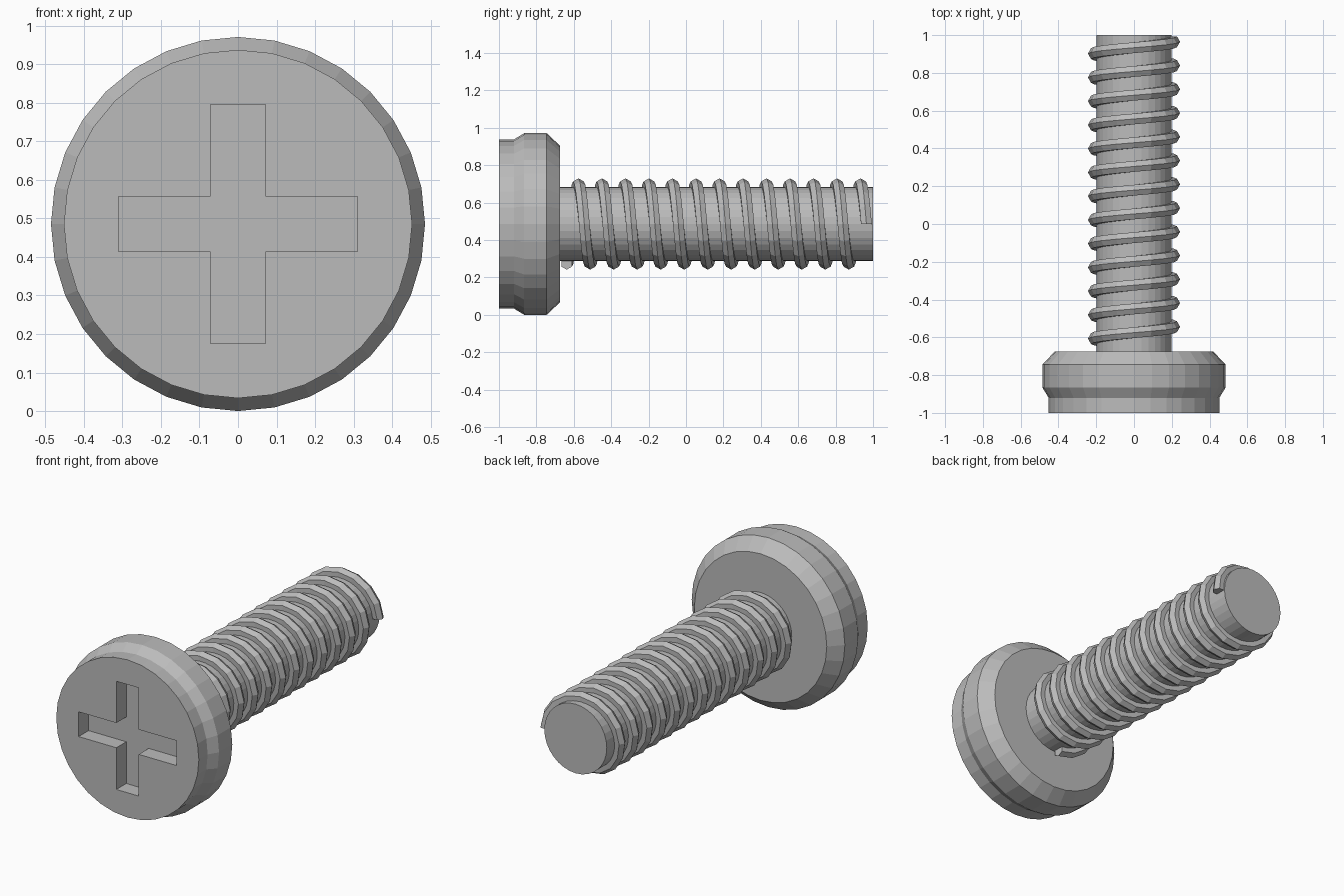
import bpy, bmesh
from math import sin, cos, tau
from mathutils import Vector

if "Cube" in bpy.data.objects:
    bpy.data.objects.remove(bpy.data.objects["Cube"])

AXIS_Z = 0.4855          # height of the screw axis, which runs along y
SIDES = 32

steel = bpy.data.materials.new("grey_steel")
steel.diffuse_color = (0.5, 0.5, 0.5, 1)
steel.use_nodes = True
steel.node_tree.nodes["Principled BSDF"].inputs["Base Color"].default_value = steel.diffuse_color


def point(r, a, y):
    """Point at radius r and clock angle a (0 = up, quarter turn = +x)."""
    return Vector((r * sin(a), y, AXIS_Z + r * cos(a)))


def skin(name, rings):
    """Join rings of points into a closed, capped solid."""
    bm = bmesh.new()
    loops = [[bm.verts.new(p) for p in ring] for ring in rings]
    for a, b in zip(loops, loops[1:]):
        for i in range(len(a)):
            j = (i + 1) % len(a)
            bm.faces.new((a[i], a[j], b[j], b[i]))
    bm.faces.new(loops[0])
    bm.faces.new(loops[-1])
    bmesh.ops.recalc_face_normals(bm, faces=bm.faces)
    mesh = bpy.data.meshes.new(name)
    bm.to_mesh(mesh)
    bm.free()
    mesh.materials.append(steel)
    obj = bpy.data.objects.new(name, mesh)
    bpy.context.collection.objects.link(obj)
    return obj


def lathe(name, profile):
    return skin(name, [[point(r, tau * i / SIDES, y) for i in range(SIDES)]
                       for y, r in profile])


# Head with stepped rim and chamfered back, and plain shank
head = lathe("head", [(-1, 0.452), (-0.92, 0.452), (-0.865, 0.4855),
                      (-0.745, 0.4855), (-0.675, 0.42)])
lathe("shank", [(-0.72, 0.198), (1, 0.198)])

# Cross recess cut into the front of the head
L, W, DEPTH = 0.31, 0.071, 0.09
cross = [(-W, -L), (W, -L), (W, -W), (L, -W), (L, W), (W, W),
         (W, L), (-W, L), (-W, W), (-L, W), (-L, -W), (-W, -W)]
cutter = skin("recess_cutter", [[Vector((x, y, AXIS_Z + z)) for x, z in cross]
                                for y in (-1.1, -1 + DEPTH)])
cutter.hide_render = True
cutter.hide_set(True)
cut = head.modifiers.new("cross_recess", 'BOOLEAN')
cut.operation = 'DIFFERENCE'
cut.solver = 'EXACT'
cut.object = cutter

# Thread: six-sided bar wound around the shank, starting underneath
TURNS, STEPS, PITCH, START = 12.75, 16, 0.1257, -0.638
BAR, WIND = 0.033, 0.211
rings = []
for s in range(int(TURNS * STEPS) + 1):
    turn = s / STEPS
    a = tau * (turn + 0.5)
    rings.append([point(WIND + BAR * cos(tau * k / 6), a,
                        START + PITCH * turn + BAR * sin(tau * k / 6))
                  for k in range(6)])
skin("thread", rings)
